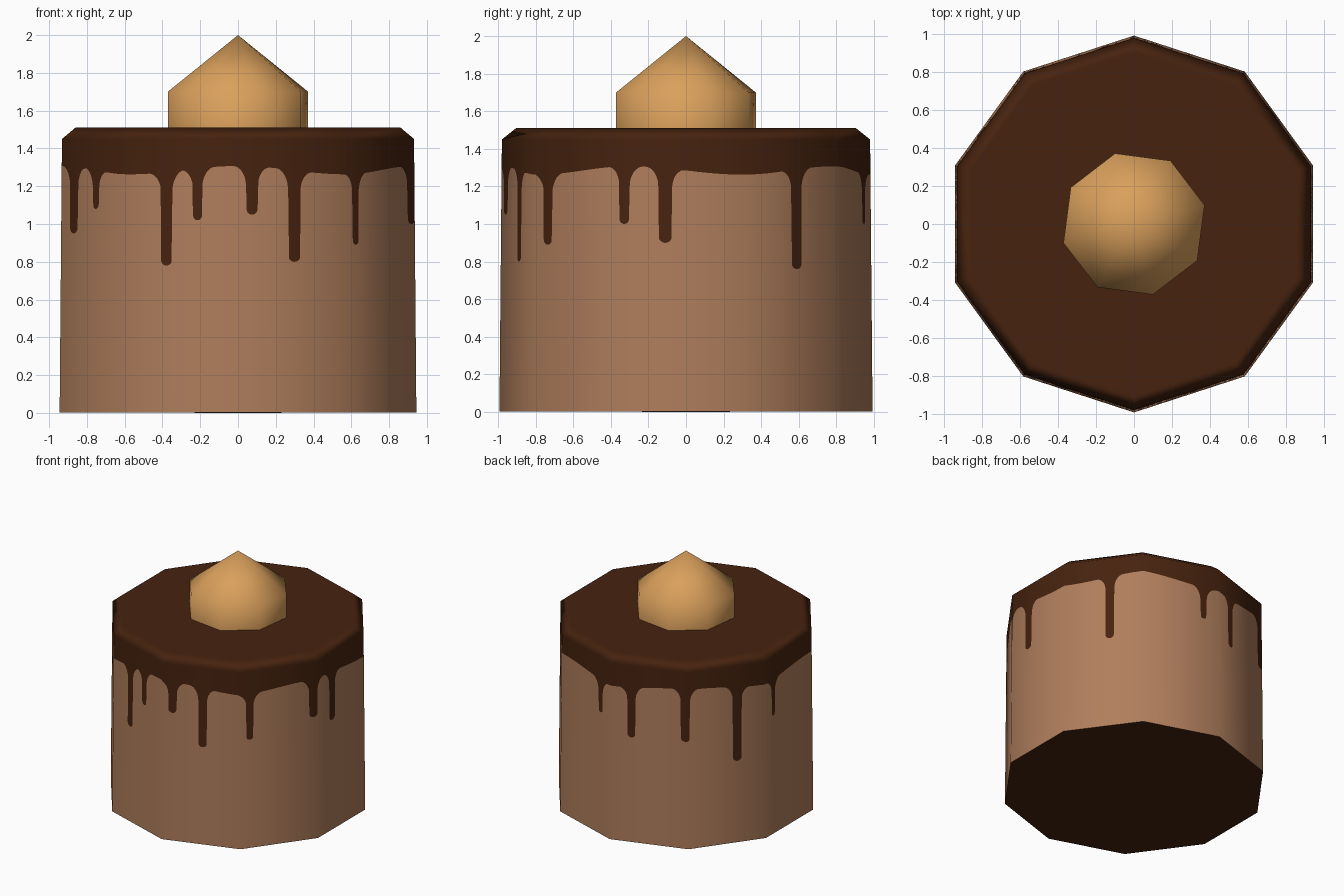
import bpy, math
from mathutils import Vector

if "Cube" in bpy.data.objects:
    bpy.data.objects.remove(bpy.data.objects["Cube"])

def material(name, rgb):
    m = bpy.data.materials.new(name)
    m.diffuse_color = (*rgb, 1)
    m.use_nodes = True
    m.node_tree.nodes["Principled BSDF"].inputs["Base Color"].default_value = m.diffuse_color
    return m

CAKE = material("light_brown_cake", (0.434, 0.209, 0.108))
CHOC = material("dark_chocolate", (0.062, 0.0165, 0.0045))
NUT = material("golden_topping", (0.70, 0.352, 0.107))

def build(name, verts, faces, mats, indices=None, normals=None):
    me = bpy.data.meshes.new(name)
    me.from_pydata(verts, [], faces)
    for m in mats:
        me.materials.append(m)
    if indices:
        me.polygons.foreach_set("material_index", indices)
    me.shade_smooth()
    me.update()
    if normals:
        me.normals_split_custom_set_from_vertices(normals)
    ob = bpy.data.objects.new(name, me)
    bpy.context.collection.objects.link(ob)
    return ob

def ring_point(deg, radius, z):
    """Point on the ten-sided outline, with a corner on the y axis."""
    off = (deg - 90) % 36 - 18
    r = radius * math.cos(math.radians(18)) / math.cos(math.radians(off))
    a = math.radians(deg)
    return (r * math.cos(a), r * math.sin(a), z)

def radial(deg):
    a = math.radians(deg)
    return (math.cos(a), math.sin(a), 0)

# Drips: angle, height of the tip, half width
DRIPS = [(38.9, .76, .034), (83, 1.0, .025), (99.5, .86, .030), (124.7, .88, .033),
         (149, .67, .035), (168, .97, .020), (204.5, .95, .035), (216.4, 1.08, .027),
         (246.3, .78, .031), (256.8, 1.02, .026), (274.4, 1.05, .031),
         (288.6, .80, .035), (310.3, .89, .026), (340.3, 1.0, .031), (353.3, .90, .036)]
FILLET, SAG = 0.07, 0.11

def icing_edge(deg):
    base = 1.285 + 0.022 * math.cos(math.radians(5 * (deg - 270)))
    h = base
    for ang, tip, w in DRIPS:
        s = abs((deg - ang + 180) % 360 - 180) * math.pi / 180 * 0.96
        if s < w:
            h = min(h, tip + w - math.sqrt(w * w - s * s))
        elif s < w + FILLET:
            k = 1 - (s - w) / FILLET
            h = min(h, base - SAG * (1 - math.sqrt(1 - k * k)))
    return h

# Cake side: narrow columns split at the icing edge
N, TOP, R0, R1 = 1440, 1.45, 0.993, 0.98
verts, faces, idx, nor = [], [], [], []
for i in range(N):
    d = i * 360 / N
    for z in (0.003, icing_edge(d), TOP):
        verts.append(ring_point(d, R0 + (R1 - R0) * z / TOP, z))
        nor.append(radial(d))
    a, b = 3 * i, 3 * ((i + 1) % N)
    faces += [(a, b, b + 1, a + 1), (a + 1, b + 1, b + 2, a + 2)]
    idx += [0, 1]
build("cake_side", verts, faces, [CAKE, CHOC], idx, nor)

# Icing top with bevelled rim
angles = [90 + 36 * k for k in range(10)]
verts = [ring_point(d, R1, TOP) for d in angles] + [ring_point(d, 0.905, 1.51) for d in angles]
faces = [(k, (k + 1) % 10, 10 + (k + 1) % 10, 10 + k) for k in range(10)] + [tuple(range(10, 20))]
build("icing_top", verts, faces, [CHOC], normals=[radial(d) for d in angles] + [(0, 0, 1)] * 10)

# Underside
verts = [ring_point(d, R0, 0.003) for d in angles] + [(0, 0, 0)]
build("cake_underside", verts, [((k + 1) % 10, k, 10) for k in range(10)], [CHOC])

# Topping: eight-sided drum with a pointed cap
pts = [(0.385 * math.cos(math.radians(15 + 45 * k)), 0.385 * math.sin(math.radians(15 + 45 * k)))
       for k in range(8)]
verts = [(x, y, 1.505) for x, y in pts] + [(x, y, 1.70) for x, y in pts] + [(0, 0, 2.0)]
faces = []
for k in range(8):
    j = (k + 1) % 8
    faces += [(k, j, 8 + j, 8 + k), (8 + k, 8 + j, 16)]
build("topping", verts, faces, [NUT])
